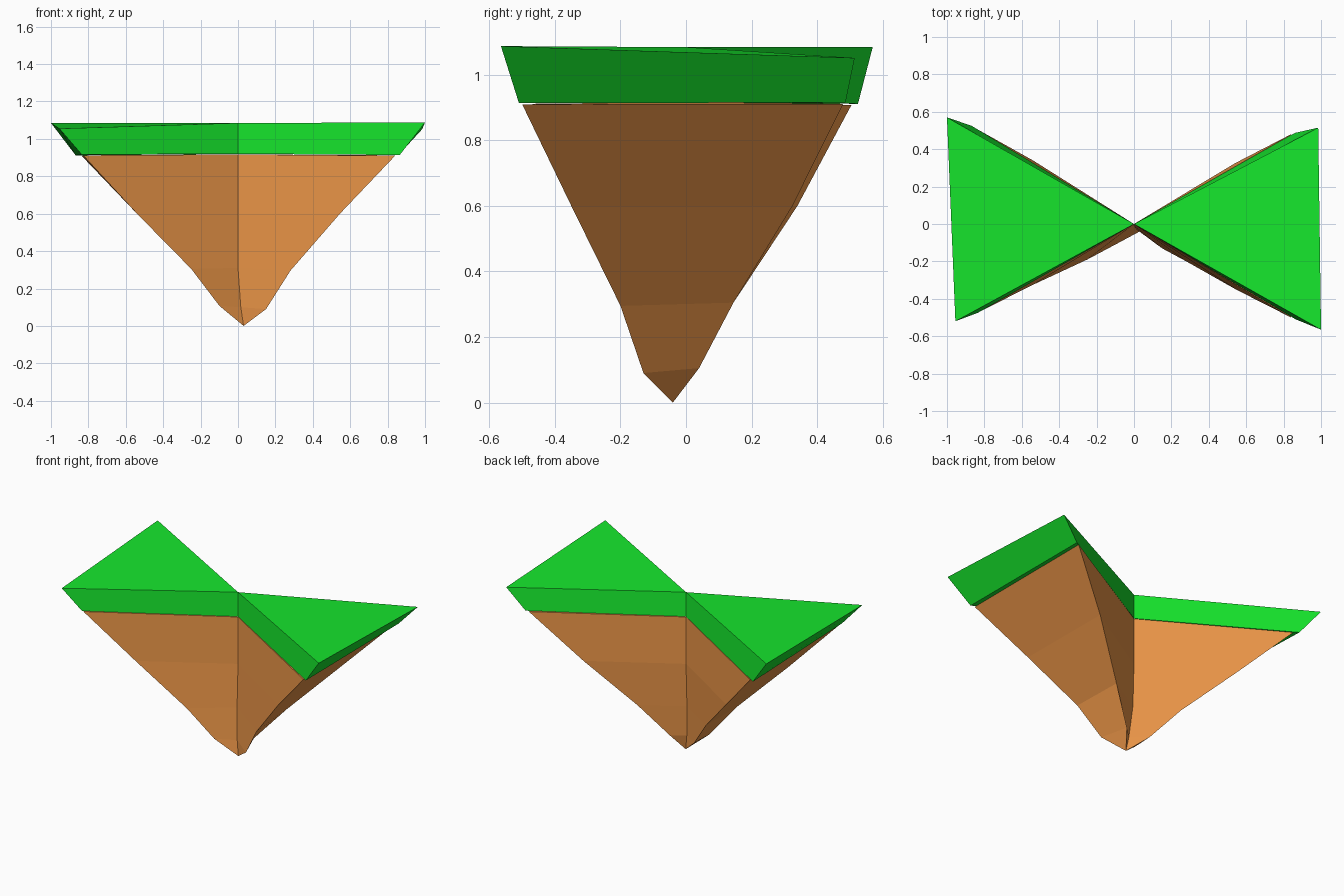
import bpy
import bmesh

if "Cube" in bpy.data.objects:
    bpy.data.objects.remove(bpy.data.objects["Cube"])


def material(name, color):
    mat = bpy.data.materials.new(name)
    mat.diffuse_color = (*color, 1)
    mat.use_nodes = True
    mat.node_tree.nodes["Principled BSDF"].inputs["Base Color"].default_value = mat.diffuse_color
    return mat


def loft(name, rings, mat, tip=None):
    """Closed flat-shaded body through triangular rings, optionally ending in a tip."""
    bm = bmesh.new()
    loops = [[bm.verts.new(p) for p in ring] for ring in rings]
    bm.faces.new(loops[0])
    for a, b in zip(loops, loops[1:]):
        for i in range(3):
            j = (i + 1) % 3
            bm.faces.new((a[i], a[j], b[j], b[i]))
    last = loops[-1]
    if tip:
        t = bm.verts.new(tip)
        for i in range(3):
            bm.faces.new((last[i], last[(i + 1) % 3], t))
    else:
        bm.faces.new(last)
    bmesh.ops.recalc_face_normals(bm, faces=bm.faces)
    mesh = bpy.data.meshes.new(name)
    bm.to_mesh(mesh)
    bm.free()
    mesh.materials.append(mat)
    obj = bpy.data.objects.new(name, mesh)
    bpy.context.collection.objects.link(obj)
    return obj


grass = material("grass", (0.008, 0.79, 0.026))
soil = material("soil", (0.85, 0.31, 0.065))
tip = (0.03, -0.04, 0)

# Grass caps: triangles overhanging the soil, meeting at the centre
loft("grass_right", [
    [(0, 0, 1.085), (1, -0.565, 1.088), (0.985, 0.515, 1.052)],
    [(0, 0, 0.92), (0.865, -0.51, 0.914), (0.86, 0.487, 0.916)]], grass)
loft("grass_left", [
    [(0, 0, 1.085), (-0.955, -0.52, 1.055), (-1, 0.57, 1.085)],
    [(0, 0, 0.92), (-0.835, -0.475, 0.916), (-0.868, 0.525, 0.912)]], grass)

# Soil wedges: centre, front and back points narrowing to the shared tip
loft("soil_right", [
    [(0, 0, 0.917), (0.84, -0.5, 0.91), (0.84, 0.48, 0.912)],
    [(0, 0, 0.6), (0.545, -0.35, 0.6), (0.54, 0.325, 0.6)],
    [(0, -0.01, 0.31), (0.28, -0.2, 0.295), (0.26, 0.145, 0.305)],
    [(0.015, -0.03, 0.1), (0.15, -0.13, 0.09), (0.09, 0.04, 0.105)]], soil, tip)
loft("soil_left", [
    [(0, 0, 0.917), (-0.828, -0.47, 0.912), (-0.835, 0.505, 0.908)],
    [(0, 0, 0.6), (-0.54, -0.325, 0.6), (-0.54, 0.34, 0.6)],
    [(0, -0.01, 0.31), (-0.25, -0.19, 0.305), (-0.25, 0.145, 0.305)],
    [(0.015, -0.03, 0.1), (-0.1, -0.11, 0.108), (-0.09, 0.04, 0.105)]], soil, tip)
